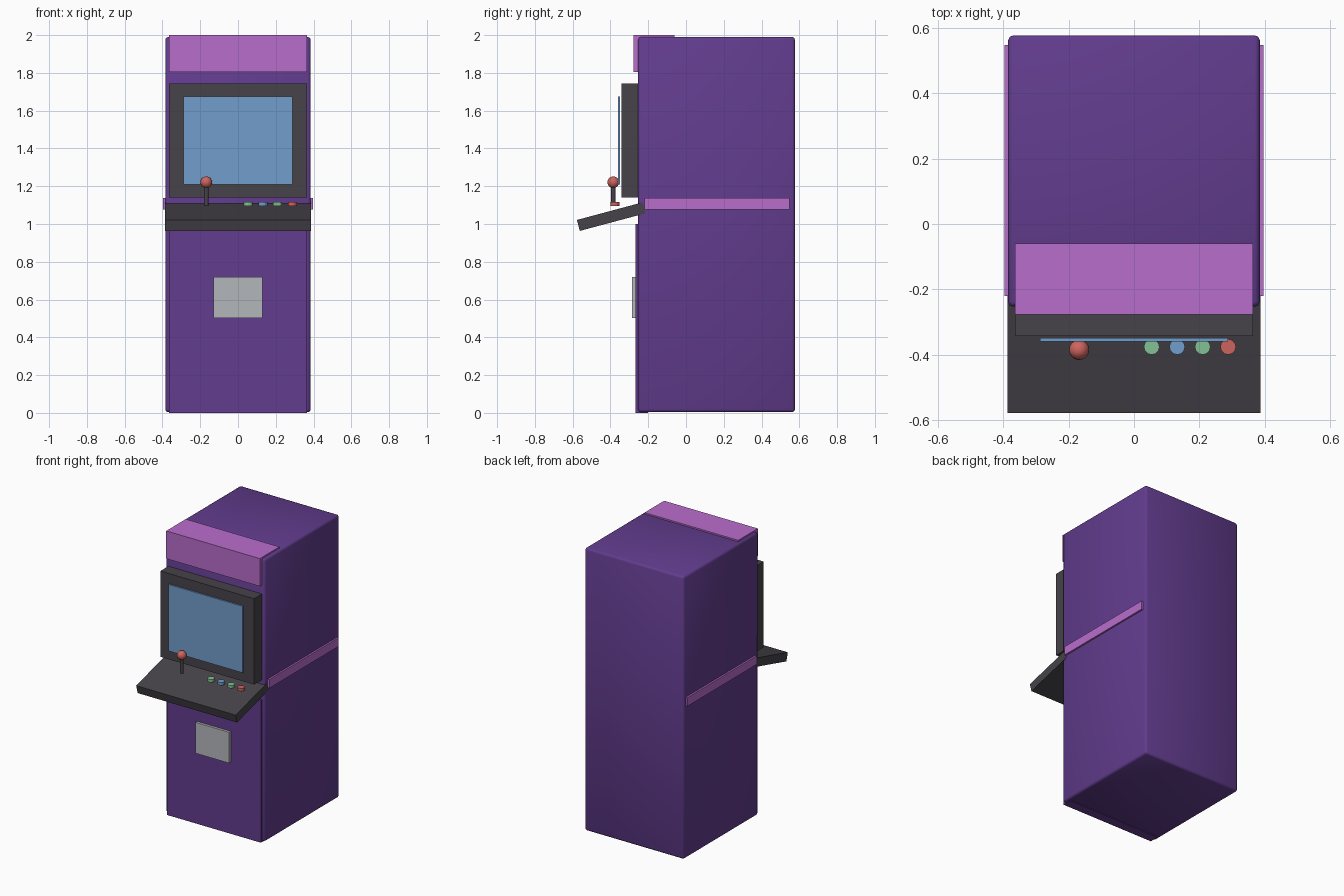
import bpy
import math

if "Cube" in bpy.data.objects:
    bpy.data.objects.remove(bpy.data.objects["Cube"])


def material(name, rgb):
    """Flat colour from 0-255 sRGB."""
    m = bpy.data.materials.new(name)
    lin = [((c / 255 + 0.055) / 1.055) ** 2.4 for c in rgb]
    m.diffuse_color = (*lin, 1.0)
    m.use_nodes = True
    m.node_tree.nodes["Principled BSDF"].inputs["Base Color"].default_value = m.diffuse_color
    return m


PURPLE = material("cabinet purple", (98, 60, 142))
PINK = material("trim pink", (185, 109, 204))
DARK = material("charcoal", (70, 67, 73))
BLUE = material("screen blue", (114, 158, 204))
GREY = material("metal grey", (180, 183, 187))
RED = material("button red", (206, 100, 94))
GREEN = material("button green", (132, 194, 148))


def finish(ob, name, mat):
    ob.name = name
    ob.data.materials.append(mat)
    return ob


def box(name, mat, x, y, z, tilt=0.0):
    """Box from (min, max) ranges, optionally tilted about x."""
    ranges = (x, y, z)
    centre = [(a + b) / 2 for a, b in ranges]
    bpy.ops.mesh.primitive_cube_add(size=1, location=centre)
    ob = bpy.context.object
    ob.scale = [b - a for a, b in ranges]
    bpy.ops.object.transform_apply(location=False, rotation=False, scale=True)
    ob.rotation_euler.x = tilt
    return finish(ob, name, mat)


def cylinder(name, mat, radius, x, y, z, sides):
    bpy.ops.mesh.primitive_cylinder_add(
        vertices=sides, radius=radius, depth=z[1] - z[0],
        location=(x, y, (z[0] + z[1]) / 2))
    return finish(bpy.context.object, name, mat)


# Cabinet body with softly rounded edges
body = box("cabinet_body", PURPLE, (-0.385, 0.385), (-0.253, 0.577), (0.004, 1.99))
bevel = body.modifiers.new("rounded edges", 'BEVEL')
bevel.width = 0.015
bevel.segments = 2
for p in body.data.polygons:
    p.use_smooth = True

# Lower front panel and coin door
box("front_panel", PURPLE, (-0.365, 0.365), (-0.267, -0.2), (0.0, 1.0))
box("coin_door", GREY, (-0.131, 0.131), (-0.285, -0.266), (0.503, 0.72))

# Marquee
box("marquee", PINK, (-0.364, 0.364), (-0.277, -0.06), (1.805, 2.0))

# Monitor surround and screen
box("screen_bezel", DARK, (-0.364, 0.364), (-0.342, -0.2), (1.14, 1.743))
box("screen", BLUE, (-0.288, 0.288), (-0.359, -0.349), (1.208, 1.675))

# Sloping control panel
box("control_panel", DARK, (-0.387, 0.387), (-0.576, -0.216),
    (1.009, 1.069), tilt=math.radians(15))

# Side stripes
for side, s in (("left", -1), ("right", 1)):
    box(side + "_stripe", PINK, tuple(sorted((s * 0.38, s * 0.397))),
        (-0.22, 0.548), (1.076, 1.137))

# Joystick
cylinder("joystick_shaft", DARK, 0.011, -0.168, -0.385, (1.095, 1.205), 12)
bpy.ops.mesh.primitive_uv_sphere_add(segments=16, ring_count=10, radius=0.031,
                                     location=(-0.168, -0.385, 1.221))
finish(bpy.context.object, "joystick_ball", RED)
bpy.ops.object.shade_smooth()

# Row of buttons
for i, mat in enumerate((GREEN, BLUE, GREEN, RED)):
    cylinder(f"button_{i + 1}", mat, 0.024, 0.054 + i * 0.078, -0.376,
             (1.096, 1.116), 12)
